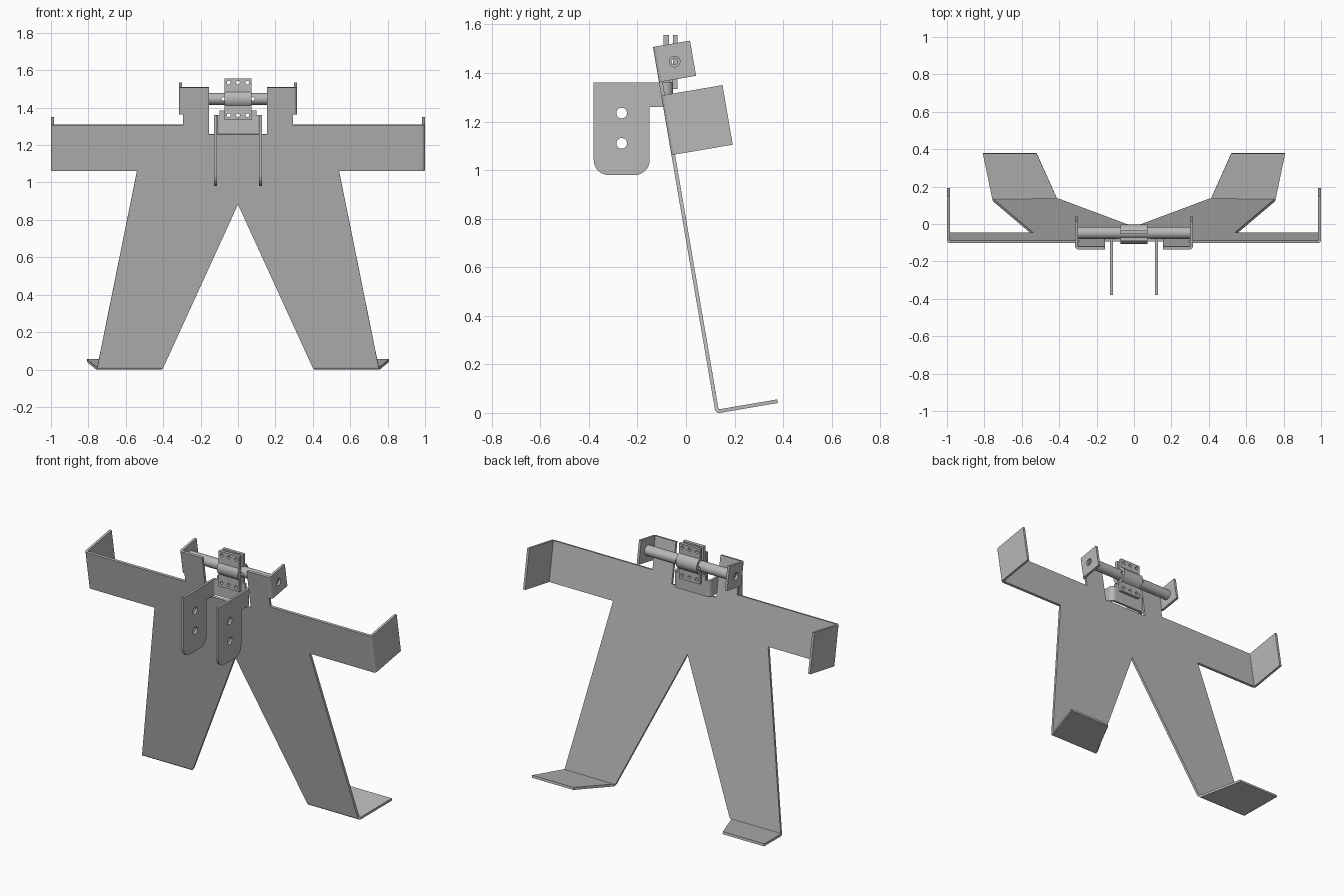
import bpy, bmesh, math
from mathutils import Vector

cube = bpy.data.objects.get("Cube")
if cube:
    bpy.data.objects.remove(cube)

THICK = 0.015
TILT = math.radians(9.7)
ROD = Vector((0, -0.047, 1.447))

steel = bpy.data.materials.new("grey_steel")
steel.use_nodes = True
steel.diffuse_color = (0.48, 0.48, 0.48, 1)
steel.node_tree.nodes["Principled BSDF"].inputs["Base Color"].default_value = (0.48, 0.48, 0.48, 1)


def make_object(name, bm):
    mesh = bpy.data.meshes.new(name)
    bm.to_mesh(mesh)
    bm.free()
    mesh.materials.append(steel)
    obj = bpy.data.objects.new(name, mesh)
    bpy.context.collection.objects.link(obj)
    return obj


def activate(obj):
    bpy.ops.object.select_all(action='DESELECT')
    obj.select_set(True)
    bpy.context.view_layer.objects.active = obj


def apply_modifier(obj, mod):
    activate(obj)
    bpy.ops.object.modifier_apply(modifier=mod.name)


def bent_sheet(name, outline, flanges, bend):
    """Folded plate: a flat panel with flanges (edge index, free points)."""
    bm = bmesh.new()
    verts = [bm.verts.new(p) for p in outline]
    bm.faces.new(verts)
    folds = []
    for i, points in flanges:
        a, b = verts[i], verts[(i + 1) % len(verts)]
        bm.faces.new([b, a] + [bm.verts.new(p) for p in points])
        folds.append(bm.edges.get((a, b)))
    bmesh.ops.bevel(bm, geom=folds, offset=bend, segments=5, profile=0.5, affect='EDGES')
    obj = make_object(name, bm)
    mod = obj.modifiers.new("thickness", 'SOLIDIFY')
    mod.thickness = THICK
    mod.offset = -1
    mod.use_even_offset = True
    apply_modifier(obj, mod)
    return obj


def cylinder(name, centre, radius, length, axis, sides=32):
    bm = bmesh.new()
    bmesh.ops.create_cone(bm, cap_ends=True, segments=sides, radius1=radius,
                          radius2=radius, depth=length)
    turn = Vector(axis).to_track_quat('Z', 'Y').to_matrix().to_4x4()
    bmesh.ops.transform(bm, matrix=turn, verts=bm.verts)
    bmesh.ops.translate(bm, vec=centre, verts=bm.verts)
    return make_object(name, bm)


def drill(obj, centre, radius, length, axis):
    cutter = cylinder("cutter", centre, radius, length, axis, 24)
    cutter.hide_render = True
    mod = obj.modifiers.new("hole", 'BOOLEAN')
    mod.operation = 'DIFFERENCE'
    mod.solver = 'EXACT'
    mod.object = cutter
    apply_modifier(obj, mod)
    bpy.data.objects.remove(cutter)


def arc(cy, cz, r, start, end, steps):
    angles = [math.radians(start + (end - start) * k / steps) for k in range(steps + 1)]
    return [(cy + r * math.cos(a), cz + r * math.sin(a)) for a in angles]


def extrude_x(name, profile, half_width):
    bm = bmesh.new()
    face = bm.faces.new([bm.verts.new((-half_width, y, z)) for y, z in profile])
    grown = bmesh.ops.extrude_face_region(bm, geom=[face])
    moved = [v for v in grown["geom"] if isinstance(v, bmesh.types.BMVert)]
    bmesh.ops.translate(bm, vec=(2 * half_width, 0, 0), verts=moved)
    bmesh.ops.recalc_face_normals(bm, faces=bm.faces)
    return make_object(name, bm)


def smooth(obj):
    activate(obj)
    bpy.ops.object.shade_smooth_by_angle(angle=math.radians(25))


# Leaning body panel: x across, v up the panel, w towards the back
def lean(x, v, w=0.0):
    s, c = math.sin(TILT), math.cos(TILT)
    return Vector((x, 0.122 + w * c - v * s, -0.003 + w * s + v * c))


half = [(0, 0.898), (0.405, 0), (0.755, 0), (0.54, 1.08), (1, 1.08), (1, 1.329),
        (0.295, 1.329), (0.295, 1.385), (0.315, 1.385), (0.315, 1.532),
        (0.155, 1.532), (0.155, 1.278)]
full = half + [(-x, v) for x, v in reversed(half[1:])]
count = len(full)

# Feet, arm ends and rod lugs fold backwards
folds = [(1, [(0.52, 0, 0.26), (0.808, 0, 0.26)]),
         (4, [(1, 1.08, 0.256), (1, 1.329, 0.256)]),
         (8, [(0.315, 1.385, 0.155), (0.315, 1.532, 0.155)])]
flanges = []
for i, pts in folds:
    flanges.append((i, [lean(*p) for p in pts]))
    flanges.append((count - i - 1, [lean(-x, v, w) for x, v, w in reversed(pts)]))
body = bent_sheet("body_panel", [lean(*p) for p in full], flanges, 0.018)
for side in (-1, 1):
    drill(body, (side * 0.31, ROD.y, ROD.z), 0.022, 0.08, (1, 0, 0))

# Central bracket with two forward side plates
back_y, low, top = -0.054, 1.26, 1.36
right = [(0.098, 1.385), (0.098, top), (0.128, top), (0.128, low)]
bracket_outline = [(-x, z) for x, z in reversed(right)] + right
plate = [(-0.15, low)] + arc(-0.21, 1.04, 0.06, 0, -90, 8) \
    + arc(-0.32, 1.04, 0.06, -90, -180, 8) + [(-0.38, top)]
bracket = bent_sheet(
    "centre_bracket", [(x, back_y, z) for x, z in bracket_outline],
    [(0, [(-0.128, y, z) for y, z in plate]),
     (6, [(0.128, y, z) for y, z in reversed(plate)])], 0.028)
for z in (1.11, 1.235):
    drill(bracket, (0, -0.265, z), 0.022, 0.4, (1, 0, 0))

# Cross rod with a bore and two cross holes
rod = cylinder("cross_rod", ROD, 0.032, 0.6, (1, 0, 0), 40)
drill(rod, ROD, 0.012, 0.8, (1, 0, 0))
for side in (-1, 1):
    drill(rod, ROD + Vector((side * 0.08, 0, 0)), 0.009, 0.2, (0, 1, 0))
smooth(rod)

# Two clamp halves around the rod, bolted through the bracket
clamp_y, clamp_r = -0.054, 0.052


def clamp_half(name, inner, outer, facing):
    spread = math.degrees(math.acos(abs(outer - clamp_y) / clamp_r))
    bulge = arc(clamp_y, ROD.z, clamp_r, facing + spread, facing - spread, 14)
    if facing == 180:
        bulge.reverse()
    profile = [(inner, 1.335), (inner, 1.557), (outer, 1.557)] + bulge + [(outer, 1.335)]
    return extrude_x(name, profile, 0.072)


# The bulge always runs from top to bottom
front_clamp = clamp_half("front_clamp", -0.071, -0.092, 180)
back_clamp = clamp_half("back_clamp", -0.053, -0.034, 0)
for part in (front_clamp, back_clamp, bracket):
    for x in (-0.05, 0, 0.05):
        for z in ((1.36,) if part is bracket else (1.36, 1.534)):
            drill(part, (x, -0.06, z), 0.01, 0.1, (0, 1, 0))
for part in (front_clamp, back_clamp):
    smooth(part)
